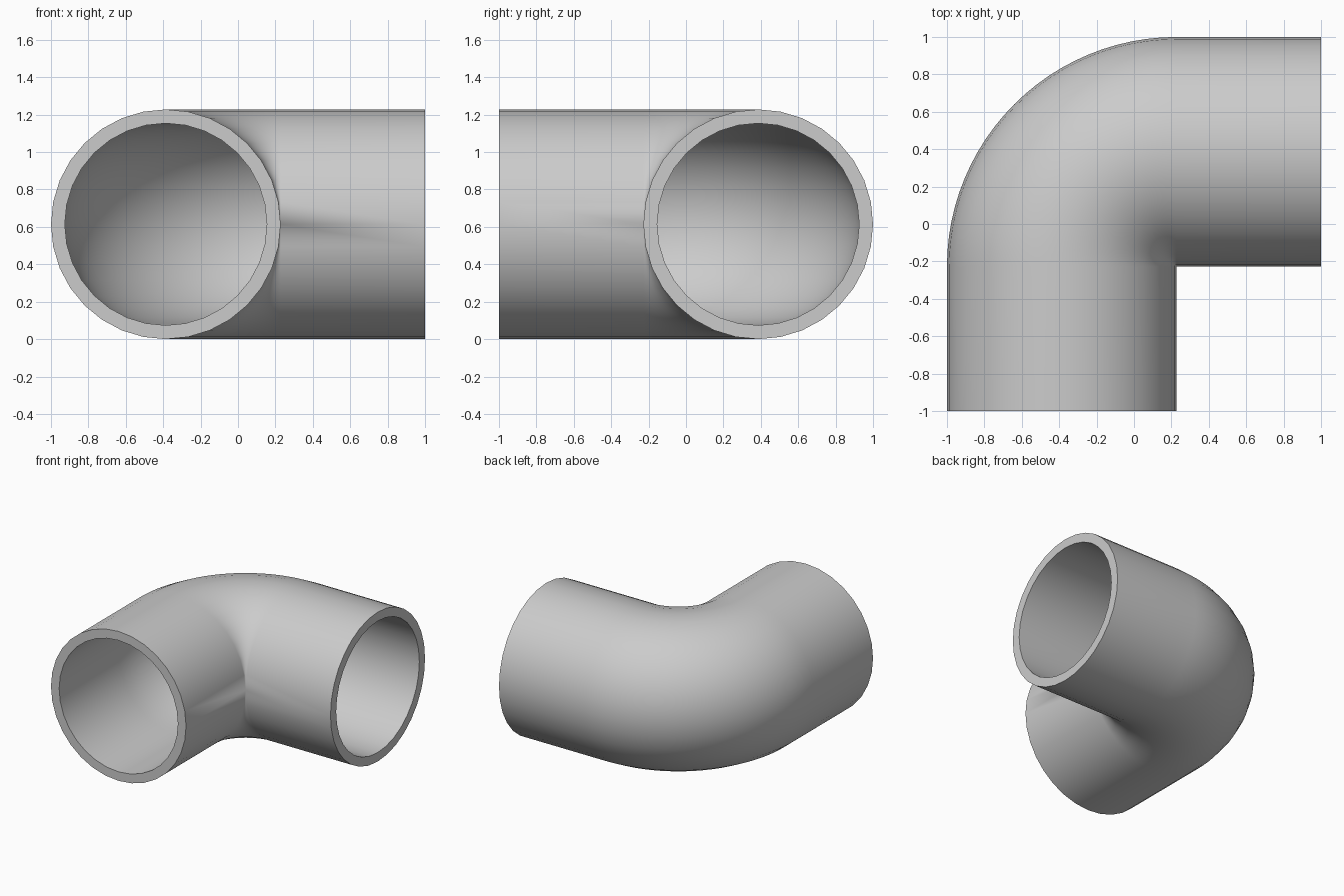
import bpy
import bmesh
from math import sin, cos, pi, radians

if "Cube" in bpy.data.objects:
    bpy.data.objects.remove(bpy.data.objects["Cube"], do_unlink=True)

OUTER = 0.614            # outer pipe radius, also the bend radius
INNER = 0.54             # bore radius
CORNER = 2 * OUTER - 1   # bend centre at (CORNER, -CORNER)
LEG = 1 - CORNER         # length of each straight end
SIDES = 32
BEND_STEPS = 24

# Plain grey material
grey = bpy.data.materials.new("plain_grey")
grey.use_nodes = True
colour = (0.6, 0.6, 0.6, 1)
grey.diffuse_color = colour
grey.node_tree.nodes["Principled BSDF"].inputs["Base Color"].default_value = colour

# Stations along the pipe: bend angle plus an offset along a straight end
stations = [(0, 0, -LEG)]
stations += [(pi / 2 * i / BEND_STEPS, 0, 0) for i in range(BEND_STEPS + 1)]
stations += [(pi / 2, LEG, 0)]

bm = bmesh.new()


def ring(radius, turn, dx, dy):
    """One circular cross-section of the pipe."""
    verts = []
    for k in range(SIDES):
        a = 2 * pi * k / SIDES
        reach = OUTER + radius * cos(a)
        verts.append(bm.verts.new((CORNER - reach * cos(turn) + dx,
                                   -CORNER + reach * sin(turn) + dy,
                                   OUTER + radius * sin(a))))
    return verts


def bridge(a, b):
    """Join two rings with a band of faces."""
    for k in range(SIDES):
        n = (k + 1) % SIDES
        bm.faces.new((a[k], a[n], b[n], b[k]))


# Outer wall, bore and the two flat end rims
outer = [ring(OUTER, *s) for s in stations]
inner = [ring(INNER, *s) for s in stations]
for wall in (outer, inner):
    for a, b in zip(wall, wall[1:]):
        bridge(a, b)
for end in (0, -1):
    bridge(outer[end], inner[end])

# Close the inside corner, where the bend shrinks to a point
bmesh.ops.remove_doubles(bm, verts=bm.verts, dist=0.0005)
bmesh.ops.recalc_face_normals(bm, faces=bm.faces)

mesh = bpy.data.meshes.new("elbow_pipe")
bm.to_mesh(mesh)
bm.free()
mesh.materials.append(grey)
pipe = bpy.data.objects.new("elbow_pipe", mesh)
bpy.context.collection.objects.link(pipe)

bpy.ops.object.select_all(action="DESELECT")
pipe.select_set(True)
bpy.context.view_layer.objects.active = pipe
bpy.ops.object.shade_smooth_by_angle(angle=radians(40))
